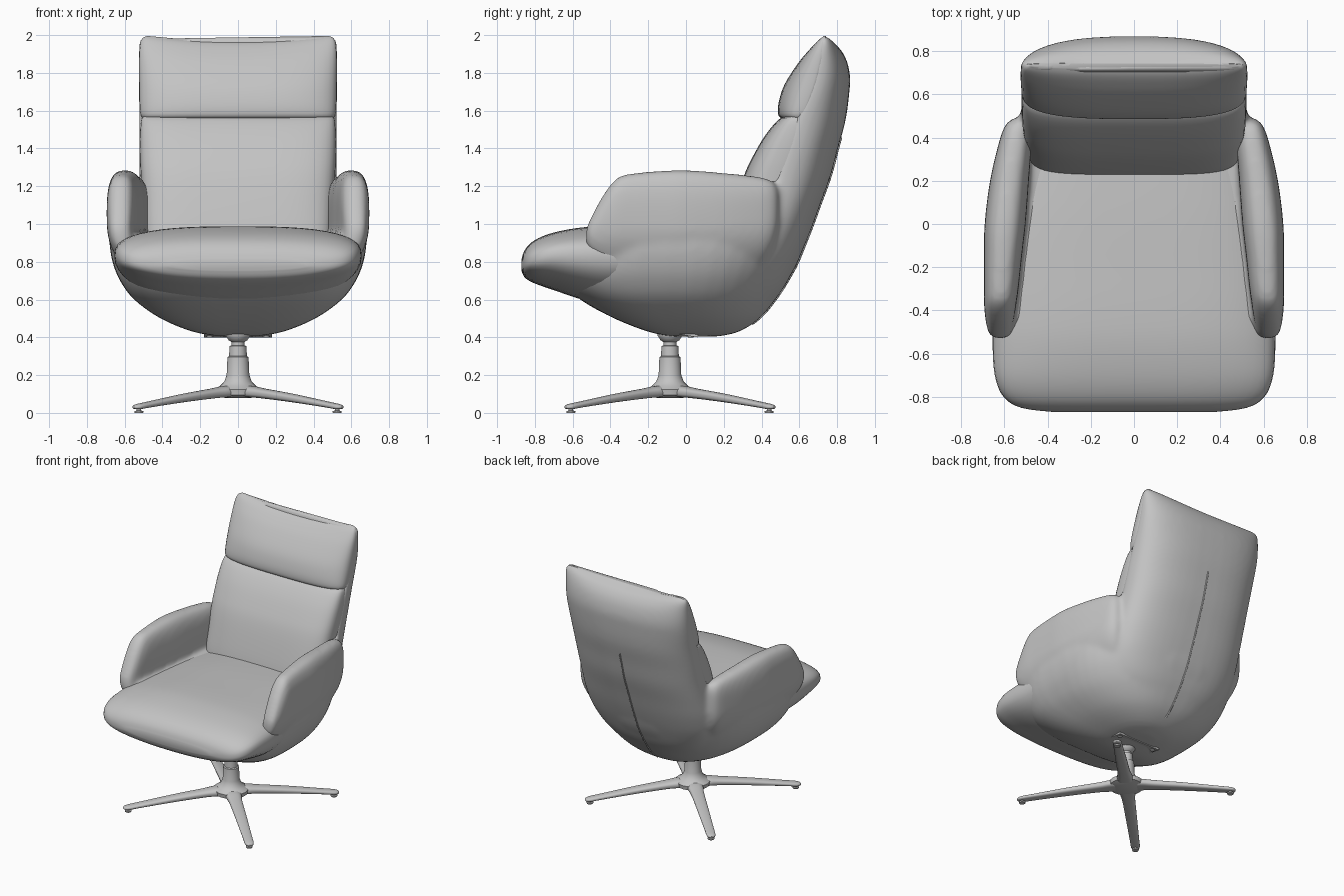
import bpy, bmesh, math
from mathutils import Matrix, Vector

if "Cube" in bpy.data.objects:
    bpy.data.objects.remove(bpy.data.objects["Cube"])

mat = bpy.data.materials.new("warm_grey")
mat.diffuse_color = (0.55, 0.55, 0.55, 1)
mat.use_nodes = True
mat.node_tree.nodes["Principled BSDF"].inputs["Base Color"].default_value = mat.diffuse_color


def spow(v, p):
    return math.copysign(abs(v) ** p, v)


def refine(rows, steps):
    """Catmull-Rom interpolation between table rows."""
    out = []
    for i in range(len(rows) - 1):
        p = [rows[max(i - 1, 0)], rows[i], rows[i + 1], rows[min(i + 2, len(rows) - 1)]]
        for k in range(steps):
            t = k / steps
            out.append([0.5 * (2 * b + (c - a) * t + (2 * a - 5 * b + 4 * c - d) * t * t
                               + (3 * b - a - 3 * c + d) * t ** 3) for a, b, c, d in zip(*p)])
    return out + [list(rows[-1])]


def add(name, bm):
    bmesh.ops.recalc_face_normals(bm, faces=bm.faces)
    me = bpy.data.meshes.new(name)
    bm.to_mesh(me)
    bm.free()
    me.materials.append(mat)
    ob = bpy.data.objects.new(name, me)
    bpy.context.collection.objects.link(ob)
    return ob


def loft(name, rows, axis, n_lo, n_hi, bend=None, side=1, seg=48, steps=4):
    """Skin superellipse sections (t, x centre, half width, low, mid, high) along an axis."""
    bm = bmesh.new()
    rings = []
    for t, xc, hw, lo, mid, hi in refine(rows, steps):
        ring = []
        for j in range(seg):
            a = 2 * math.pi * j / seg
            s, c = math.sin(a), math.cos(a)
            n = n_hi if s > 0 else n_lo
            x = xc + hw * spow(c, 2 / n)
            v = mid + (hi - mid if s > 0 else mid - lo) * spow(s, 2 / n)
            co = Vector((x, v, t) if axis == 'z' else (x, t, v))
            co = bend(co) if bend else co
            co.x *= side
            ring.append(bm.verts.new(co))
        rings.append(ring)
    for r0, r1 in zip(rings, rings[1:]):
        for j in range(seg):
            k = (j + 1) % seg
            bm.faces.new((r0[j], r0[k], r1[k], r1[j]))
    bm.faces.new(rings[0])
    bm.faces.new(rings[-1])
    return add(name, bm)


def lathe(name, profile, loc, seg=32):
    bm = bmesh.new()
    rings = [[bm.verts.new((loc[0] + r * math.cos(2 * math.pi * j / seg),
                            loc[1] + r * math.sin(2 * math.pi * j / seg), loc[2] + z))
              for j in range(seg)] for r, z in profile]
    for r0, r1 in zip(rings, rings[1:]):
        for j in range(seg):
            k = (j + 1) % seg
            bm.faces.new((r0[j], r0[k], r1[k], r1[j]))
    bm.faces.new(rings[0])
    bm.faces.new(rings[-1])
    return add(name, bm)


def dip(co):
    """Lower the middle of the top edge."""
    f = min(max((co.z - 1.7) / 0.3, 0), 1)
    co.z -= 0.03 * f * max(0, 1 - (co.x / 0.5) ** 2)
    return co


def tuck(co):
    """Curl the lower part of an arm inwards into the bucket."""
    co.x -= 1.3 * max(0, 1.0 - co.z) ** 2
    return co


# Back shell: z, half width, seam y, rear y
back = [(2.0, .49, .735, .752), (1.97, .525, .73, .80), (1.9, .528, .71, .845),
        (1.8, .528, .69, .868), (1.7, .527, .66, .865), (1.55, .524, .60, .845),
        (1.4, .524, .55, .805), (1.25, .524, .5, .765), (1.1, .53, .45, .71),
        (.95, .54, .38, .655), (.8, .53, .3, .59), (.65, .47, .2, .51), (.5, .33, .1, .39)]
shell = loft("shell", [(z, 0, w, m - .03, m, b) for z, w, m, b in back], 'z', 4, 2.6, dip)

# Lower bucket
bucket = loft("bucket", [(.405, 0, .10, -.08, .05, .17), (.43, 0, .24, -.2, 0, .28),
                         (.5, 0, .41, -.38, -.05, .39), (.6, 0, .55, -.56, -.1, .475),
                         (.7, 0, .625, -.66, -.1, .54), (.8, 0, .665, -.66, -.1, .595),
                         (.9, 0, .68, -.58, -.1, .63), (.94, 0, .665, -.52, -.1, .62)],
              'z', 3.2, 2.5)

# Arms
arm = [(-.53, .63, .025, .89, .93, .97), (-.505, .625, .052, .84, .94, 1.03),
       (-.44, .622, .067, .74, .97, 1.15), (-.37, .62, .075, .67, 1.03, 1.24),
       (-.3, .615, .08, .63, 1.05, 1.265), (-.15, .607, .088, .6, 1.05, 1.28),
       (0, .597, .095, .6, 1.05, 1.285), (.2, .577, .09, .65, 1.05, 1.27),
       (.38, .55, .075, .75, 1.08, 1.25), (.46, .54, .055, .88, 1.1, 1.225),
       (.49, .535, .025, 1.0, 1.1, 1.17)]
arms = [loft("arm", arm, 'y', 2.4, 2.8, tuck, s) for s in (1, -1)]

# Fuse shell, bucket and arms into one smooth upholstered body
bpy.ops.object.select_all(action='DESELECT')
for o in [shell, bucket] + arms:
    o.select_set(True)
bpy.context.view_layer.objects.active = shell
bpy.ops.object.join()
shell.name = "upholstered_shell"
rm = shell.modifiers.new("fuse", 'REMESH')
rm.mode, rm.voxel_size, rm.use_smooth_shade = 'VOXEL', 0.014, True
sm = shell.modifiers.new("soften", 'SMOOTH')
sm.factor, sm.iterations = 0.5, 16
bpy.ops.object.convert(target='MESH')
shell.data.materials.clear()
shell.data.materials.append(mat)

# Seat cushion
loft("seat_cushion", [(-.872, 0, .36, .755, .78, .81), (-.852, 0, .52, .715, .79, .865),
                      (-.8, 0, .605, .685, .81, .915), (-.7, 0, .645, .65, .83, .955),
                      (-.55, 0, .655, .60, .83, .982), (-.4, 0, .65, .57, .83, .988),
                      (-.2, 0, .635, .58, .83, .985), (.05, 0, .6, .6, .83, .98),
                      (.28, 0, .55, .65, .83, .97)], 'y', 2.2, 2.8)

# Lower back cushion
loft("back_cushion", [(z, 0, w, f, m, m + .04) for z, w, f, m in
                      [(1.575, .48, .57, .61), (1.56, .51, .5, .6), (1.47, .519, .42, .575),
                       (1.35, .519, .35, .535), (1.25, .515, .305, .5), (1.1, .507, .26, .45),
                       (.95, .495, .225, .38), (.85, .48, .22, .35)]], 'z', 4, 4)

# Headrest cushion
loft("headrest", [(z, 0, w, f, m, m + h) for z, w, f, m, h in
                  [(1.998, .48, .722, .735, .01), (1.98, .508, .69, .73, .02),
                   (1.94, .52, .65, .72, .03), (1.87, .525, .595, .705, .04),
                   (1.75, .525, .525, .675, .04), (1.65, .523, .492, .64, .04),
                   (1.585, .518, .487, .615, .04), (1.56, .505, .505, .61, .04),
                   (1.55, .48, .54, .605, .04)]], 'z', 3, 4, dip)

# Zip seam down the middle of the back, laid on the surface
cu = bpy.data.curves.new("back_seam", 'CURVE')
cu.dimensions, cu.bevel_depth, cu.bevel_resolution = '3D', 0.006, 2
sp = cu.splines.new('POLY')
sp.points.add(30)
for i, p in enumerate(sp.points):
    z = 1.46 - 0.99 * i / 30
    hit, loc, _, _ = shell.ray_cast(Vector((0, 2, z)), Vector((0, -1, 0)))
    p.co = (0, loc.y if hit else .6, z, 1)
seam = bpy.data.objects.new("back_seam", cu)
cu.materials.append(mat)
bpy.context.collection.objects.link(seam)

# Mounting plate and bolts
CY = -0.085
bm = bmesh.new()
bmesh.ops.create_cube(bm, size=1, matrix=Matrix.Translation((0, CY, .432))
                      @ Matrix.Rotation(-.17, 4, 'X') @ Matrix.Diagonal((.36, .3, .014, 1)))
add("mounting_plate", bm)
for sx in (-1, 1):
    for dy in (-.11, .11):
        lathe("plate_bolt", [(.012, -.007), (.018, -.003), (.018, .02)],
              (sx * .15, CY + dy, .424 - dy * .17), 12)

# Swivel column
lathe("column", [(.07, .08), (.12, .095), (.125, .125), (.095, .143), (.073, .165), (.06, .2),
                 (.056, .295), (.047, .3), (.045, .355), (.034, .356), (.034, .375), (.05, .385),
                 (.066, .41), (.066, .435)], (0, CY, 0))

# Four diagonal legs with feet
leg = [(0, 0, .05, .082, .105, .135), (.1, 0, .056, .082, .11, .142),
       (.2, 0, .046, .076, .105, .128),
       (.42, 0, .04, .056, .08, .099), (.65, 0, .034, .031, .048, .063),
       (.74, 0, .032, .02, .035, .049), (.768, 0, .022, .021, .032, .042),
       (.778, 0, .008, .026, .03, .036)]
for k in range(4):
    rot = Matrix.Translation((0, CY, 0)) @ Matrix.Rotation(math.pi / 4 + k * math.pi / 2, 4, 'Z')
    ob = loft("leg", leg, 'y', 3, 2.3, seg=24)
    ob.data.transform(rot)
    foot = rot @ Vector((0, .742, 0))
    lathe("foot", [(.022, 0), (.024, .004), (.024, .01), (.012, .012), (.012, .03)], foot, 16)

# Smooth shading with sharp edges kept
bpy.ops.object.select_all(action='DESELECT')
for o in bpy.context.collection.objects:
    if o.type == 'MESH':
        o.select_set(True)
        bpy.context.view_layer.objects.active = o
bpy.ops.object.shade_smooth_by_angle(angle=math.radians(45))
